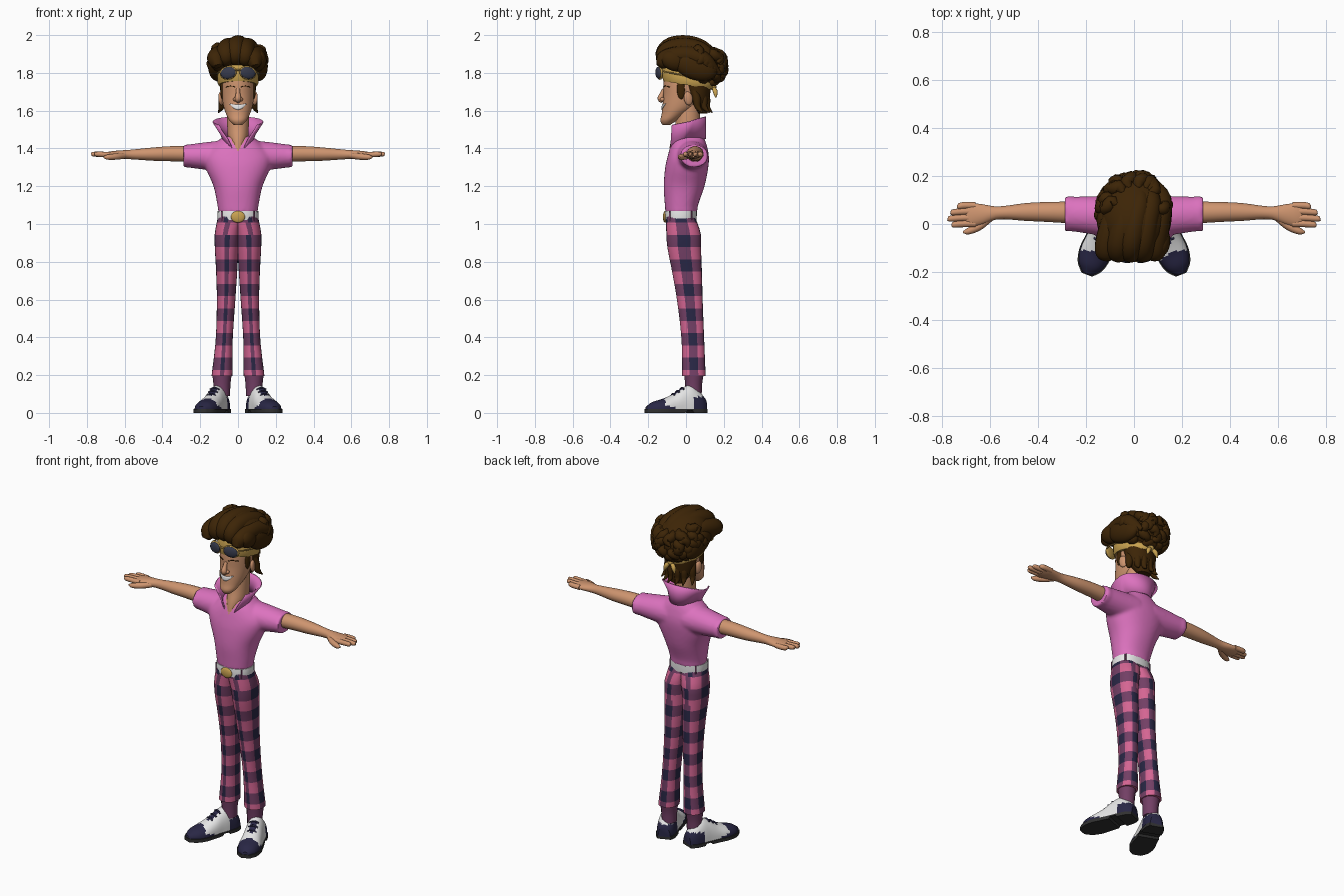
import bpy, bmesh, random
from math import sin, cos, pi, radians, sqrt
from mathutils import Vector, Matrix, Euler

if "Cube" in bpy.data.objects:
    bpy.data.objects.remove(bpy.data.objects["Cube"])
random.seed(4)


def material(name, *rgb):
    m = bpy.data.materials.new(name)
    m.use_nodes = True
    m.diffuse_color = (*rgb, 1)
    m.node_tree.nodes["Principled BSDF"].inputs["Base Color"].default_value = (*rgb, 1)
    return m


skin = material("skin", .62, .30, .16)
brown = material("hair brown", .046, .018, .002)
pink = material("shirt pink", .72, .17, .52)
rose = material("plaid rose", .66, .13, .29)
purple = material("plaid purple", .17, .05, .13)
navy = material("navy", .022, .02, .06)
white = material("white", .8, .8, .8)
gold = material("gold", .58, .36, .08)
black = material("sole black", .03, .03, .03)
glass = material("lens blue", .038, .043, .072)


def at(keys, s):
    """Smoothly interpolate rows of keys by their first value."""
    last = len(keys) - 1
    i = max([j for j in range(last) if keys[j][0] <= s + 1e-6], default=0)

    def slope(j, k):
        a, b = keys[max(j - 1, 0)], keys[min(j + 1, last)]
        return (b[k] - a[k]) / (b[0] - a[0])
    a, b = keys[i], keys[i + 1]
    h = b[0] - a[0]
    t = (s - a[0]) / h
    u = t * t * (3 - 2 * t)
    return [a[k] * (1 - u) + b[k] * u + h * t * (1 - t) * ((1 - t) * slope(i, k) - t * slope(i + 1, k))
            for k in range(1, len(a))]


def loft(bm, rings, rule=None, mat=0, caps=True, closed=True):
    rows = [[bm.verts.new(p) for p in r] for r in rings]
    n = len(rows[0])
    for i in range(len(rows) - 1):
        for j in range(n if closed else n - 1):
            k = (j + 1) % n
            f = bm.faces.new((rows[i][j], rows[i][k], rows[i + 1][k], rows[i + 1][j]))
            f.material_index = rule(f.calc_center_median(), j) if rule else mat
    if caps:
        for r in (rows[0], rows[-1]):
            bm.faces.new(r).material_index = mat


def sweep(bm, keys, axis="z", steps=16, side=1, n=32, p=2, clamp=False, **kw):
    """Loft ovals along an axis; keys are (position, two centres, two radii)."""
    rings = []
    for i in range(steps + 1):
        s = keys[0][0] + (keys[-1][0] - keys[0][0]) * i / steps
        a, b, ra, rb = at(keys, s)
        ring = []
        for j in range(n):
            c, d = cos(2 * pi * j / n), sin(2 * pi * j / n)
            u = a + ra * abs(c) ** (2 / p) * (1 if c > 0 else -1)
            v = b + rb * abs(d) ** (2 / p) * (1 if d > 0 else -1)
            if clamp:
                u = max(u, 0)
            ring.append(Vector((side * u, v, s) if axis == "z" else (side * s, u, v)))
        rings.append(ring)
    loft(bm, rings, **kw)


def tube(bm, pts, side=1, steps=14, n=12, mat=0):
    """Tapered tube through (x, y, z, radius) points."""
    keys = [(i, *p) for i, p in enumerate(pts)]
    rows = [at(keys, (len(pts) - 1) * i / steps) for i in range(steps + 1)]
    path = [Vector((side * r[0], r[1], r[2])) for r in rows]
    nor, rings = Vector((.31, .52, .8)), []
    for i, c in enumerate(path):
        t = (path[min(i + 1, steps)] - path[max(i - 1, 0)]).normalized()
        nor = (nor - t * nor.dot(t)).normalized()
        b = t.cross(nor)
        r = max(rows[i][3], .002)
        rings.append([c + r * (cos(2 * pi * j / n) * nor + sin(2 * pi * j / n) * b) for j in range(n)])
    loft(bm, rings, mat=mat)


def blob(bm, loc, size, rot=(0, 0, 0), mat=0):
    m = Matrix.LocRotScale(Vector(loc), Euler(rot), Vector(size))
    made = bmesh.ops.create_uvsphere(bm, u_segments=28, v_segments=16, radius=1, matrix=m)
    for f in {f for v in made["verts"] for f in v.link_faces}:
        f.material_index = mat


def finish(name, bm, *mats):
    bmesh.ops.recalc_face_normals(bm, faces=bm.faces[:])
    me = bpy.data.meshes.new(name)
    bm.to_mesh(me)
    bm.free()
    o = bpy.data.objects.new(name, me)
    bpy.context.collection.objects.link(o)
    for m in mats:
        me.materials.append(m)
    smooth(o)
    return o


def smooth(o):
    bpy.ops.object.select_all(action="DESELECT")
    o.select_set(True)
    bpy.context.view_layer.objects.active = o
    bpy.ops.object.shade_smooth_by_angle(angle=radians(50))


# Plaid trousers: crossing bands decide the colour
def plaid(c, j):
    turn = (j + .5) * 10
    if abs((turn + 90) % 180 - 90) < 20:
        stripe = True
    elif c.z > .86:
        stripe = abs(abs(c.x) - .06) < .013
    else:
        stripe = abs(turn - 270) < 10 or abs(turn - 90) < 20
    band = abs((c.z - .26 + .065) % .13 - .065) < .0325
    return stripe + band


leg = [(.195, .085, .042, .055, .062), (.39, .073, .036, .045, .06), (.6, .063, .02, .049, .068),
       (.75, .06, .005, .056, .079), (.88, .059, -.01, .064, .089), (.95, .054, -.013, .069, .091),
       (1.04, .03, -.03, .076, .077)]
for side, word in ((1, "left"), (-1, "right")):
    bm = bmesh.new()
    sweep(bm, leg, steps=26, side=side, n=36, p=2.2, clamp=True, rule=plaid)
    finish(word + "_trouser_leg", bm, rose, purple, navy)
    bm = bmesh.new()
    tube(bm, [(.085, .04, .09, .043), (.085, .04, .15, .045), (.085, .042, .21, .052)], side)
    finish(word + "_sock", bm, purple)

    # Two-tone shoe, built along the foot and turned outwards
    prof = [(0, .034, .075), (.03, .05, .11), (.08, .055, .145), (.13, .056, .132), (.18, .06, .1),
            (.24, .064, .074), (.295, .05, .058), (.33, .02, .035)]
    place = Matrix.Translation((side * .077, .1, 0)) @ Matrix.Rotation(radians(21) * side, 4, "Z")

    def shoe_color(c, j):
        p = place.inverted() @ c
        s = -p.y
        toe = s > .23 + .25 * abs(p.x) or (s > .19 and c.z < .035)
        heel = s < .085 and c.z < .085
        tongue = .125 < s < .2 and abs(p.x) < .014
        return int(toe or heel or tongue)
    bm = bmesh.new()
    upper, sole = [], []
    for i in range(41):
        s = .33 * i / 40
        w, h = at(prof, s)
        arc = [(cos(pi * j / 20), sin(pi * j / 20)) for j in range(21)]
        upper.append([place @ Vector((w * x, -s, .015 + (h - .015) * z ** .8 if z > 1e-6 else .015)) for x, z in arc])
        lift = .012 if .09 < s < .13 else 0
        sole.append([place @ Vector((x * (w + .004), -s * 1.01, z)) for x, z in
                     ((1, lift), (1, .02), (-1, .02), (-1, lift))])
    loft(bm, upper, rule=shoe_color, mat=1)
    loft(bm, sole, mat=2)
    for s in (.13, .155, .18):
        h = at(prof, s)[1]
        pts = [place @ Vector((x, -s, h - abs(x) * .35 + .001)) for x in (-.026, 0, .026)]
        tube(bm, [(*p, .005) for p in pts], mat=1, n=8)
    finish(word + "_shoe", bm, white, navy, black)

    # Arm, palm, fingers and thumb
    bm = bmesh.new()
    sweep(bm, [(.24, .047, 1.37, .046, .042), (.35, .05, 1.372, .042, .04), (.45, .05, 1.37, .037, .035),
               (.57, .046, 1.368, .027, .025), (.63, .04, 1.367, .042, .022), (.68, .037, 1.366, .05, .018),
               (.7, .037, 1.366, .046, .013)], "x", 26, side)
    for y, tip in ((.077, .738), (.052, .765), (.026, .776), (.001, .76)):
        tube(bm, [(.66, y, 1.367, .014), (.71, y, 1.368, .0145), (tip - .008, y - .004, 1.37, .012),
                  (tip, y - .004, 1.37, .004)], side)
    tube(bm, [(.60, .025, 1.362, .016), (.645, -.01, 1.357, .017), (.69, -.03, 1.354, .014),
              (.712, -.034, 1.354, .004)], side)
    finish(word + "_arm", bm, skin)

# Belt, belt loops and buckle
bm = bmesh.new()
sweep(bm, [(1.02, 0, -.028, .108, .084), (1.045, 0, -.028, .109, .085), (1.07, 0, -.027, .107, .084)], steps=4, p=2.3)
finish("belt", bm, white)
bm = bmesh.new()
for a in (50, 130, 230, 310):
    x, y = sin(radians(a)), -cos(radians(a))
    tube(bm, [(x * .112, -.028 + y * .09, z, .005) for z in (1.015, 1.045, 1.07)], n=8, steps=4)
finish("belt_loops", bm, purple)
bm = bmesh.new()
blob(bm, (0, -.111, 1.038), (.037, .011, .031))
finish("belt_buckle", bm, gold)

# Shirt: torso and sleeves fused, with an open neck
bm = bmesh.new()
sweep(bm, [(1.06, 0, -.025, .104, .084), (1.1, 0, -.024, .109, .088), (1.2, 0, -.01, .13, .108),
           (1.3, 0, .004, .172, .114), (1.36, 0, .012, .18, .109), (1.42, 0, .015, .13, .094),
           (1.465, 0, .018, .075, .075)], steps=28, n=40, p=2.2)
for side in (1, -1):
    sweep(bm, [(.05, .025, 1.36, .095, .086), (.17, .036, 1.36, .08, .073), (.285, .043, 1.36, .07, .058)],
          "x", 12, side)
    sweep(bm, [(.262, .043, 1.36, .074, .061), (.288, .043, 1.36, .074, .061)], "x", 2, side)
shirt = finish("shirt", bm, pink, skin)
mod = shirt.modifiers.new("fuse", "REMESH")
mod.mode, mod.voxel_size = "VOXEL", .009
mod = shirt.modifiers.new("relax", "SMOOTH")
mod.factor, mod.iterations = .5, 5
fused = bpy.data.meshes.new_from_object(shirt.evaluated_get(bpy.context.evaluated_depsgraph_get()))
shirt.modifiers.clear()
shirt.data = fused
fused.materials.clear()
for m in (pink, skin):
    fused.materials.append(m)
for f in fused.polygons:
    c = f.center
    f.material_index = int(c.y < 0 and c.z > 1.385 and abs(c.x) < (c.z - 1.385) * .6)
smooth(shirt)

# Upturned flared collar
rows = [[], [], []]
for i in range(41):
    a, b = radians(169) * (i / 20 - 1), radians(128) * (i / 20 - 1)
    base = Vector((.08 * sin(a), .01 + .097 * cos(a), 1.45 - .08 * max(0, -cos(a))))
    top = Vector((.135 * sin(b), .02 + (.085 if cos(b) > 0 else .155) * cos(b), 1.54 + .028 * cos(b)))
    mid = base.lerp(top, .5)
    mid.x *= .92
    for row, p in zip(rows, (base, mid, top)):
        row.append(p)
bm = bmesh.new()
loft(bm, rows, caps=False, closed=False)
collar = finish("collar", bm, pink)
collar.modifiers.new("thickness", "SOLIDIFY").thickness = .007

# Head, neck, nose and ears
face = [(1.523, 0, -.105, .02, .018), (1.545, 0, -.094, .044, .042), (1.58, 0, -.065, .062, .064),
        (1.62, 0, -.035, .076, .09), (1.68, 0, -.015, .085, .104), (1.74, 0, -.005, .088, .114),
        (1.84, 0, 0, .085, .11)]
bm = bmesh.new()
sweep(bm, face, steps=30, n=40)
sweep(bm, [(1.4, 0, -.01, .035, .078), (1.45, 0, -.002, .052, .076), (1.52, 0, .008, .057, .066),
           (1.65, 0, .015, .06, .06)], steps=12)
tube(bm, [(0, -.115, 1.715, .01), (0, -.126, 1.69, .012), (0, -.134, 1.664, .017), (0, -.12, 1.65, .012)])
for side in (1, -1):
    blob(bm, (side * .014, -.124, 1.66), (.012, .013, .011))
    blob(bm, (side * .09, .012, 1.665), (.013, .024, .037), (.2, 0, side * .3))
finish("head", bm, skin)


def face_strip(name, mat, x0, x1, low, high):
    """Thin painted strip that follows the face."""
    bm, rows = bmesh.new(), []
    for i in range(17):
        x, row = x0 + (x1 - x0) * i / 16, []
        for k in range(4):
            z = low(x) + (high(x) - low(x)) * k / 3
            _, cy, rx, ry = at(face, z)
            row.append(Vector((x, cy - ry * sqrt(max(0, 1 - (x / rx) ** 2)) - .004, z)))
        rows.append(row)
    loft(bm, rows, caps=False, closed=False)
    o = finish(name, bm, mat)
    o.modifiers.new("thickness", "SOLIDIFY").thickness = .004


face_strip("teeth", white, -.046, .046, lambda x: 1.605 + 15 * x * x, lambda x: 1.632 + 3 * x * x)
for side, word in ((1, "left"), (-1, "right")):
    def arch(z, side=side):
        return lambda x: z - 9 * (side * x - .04) ** 2
    face_strip(word + "_eyebrow", brown, side * .018, side * .066, arch(1.728), arch(1.732))

# Hair: back of the head, sideburns and nape locks
bm = bmesh.new()
sweep(bm, [(1.585, 0, .085, .04, .028), (1.63, 0, .07, .07, .05), (1.69, 0, .058, .091, .07),
           (1.76, 0, .045, .098, .09), (1.84, 0, .02, .1, .105)], steps=14)
for side in (1, -1):
    blob(bm, (side * .082, -.026, 1.715), (.012, .022, .055))
    for x, y, z in ((.08, .05, 1.665), (.05, .085, 1.665), (.02, .1, 1.665)):
        tube(bm, [(x * .9, y - .01, z + .05, .018), (x, y + .006, z, .022), (x * 1.1, y + .012, z - .045, .016),
                  (x * 1.3, y + .04, z - .077, .002)], side)
finish("back_hair", bm, brown)

# Tall swept-back quiff with layered locks
bm = bmesh.new()
mass = Matrix.LocRotScale(Vector((0, .035, 1.868)), Euler((radians(-20), 0, 0)), Vector((.14, .172, .115)))
blob(bm, (0, .035, 1.868), (.14, .172, .115), (radians(-20), 0, 0))
for side in (1, -1):
    blob(bm, (side * .112, .045, 1.835), (.046, .12, .07), (-.35, 0, 0))
    blob(bm, (side * .105, -.06, 1.865), (.045, .075, .055), (-.3, 0, side * .15))
for a in (-.1, -.05, 0, .05, .1):
    d = 5.5 * a * a
    tube(bm, [(a - .01, -.085, 1.845, .02), (a - .014, -.118, 1.89 - d * .5, .044),
              (a - .012, -.08, 1.938 - d, .05), (a * .95 + .006, .01, 1.949 - d, .049),
              (a * .9 + .025, .1, 1.92 - d, .042), (a * .7 + .02, .18, 1.85 - d, .01)], steps=22, n=16)
for i in range(50):
    az, el = random.uniform(.1, pi - .1), random.uniform(-.75, .8)
    pts = []
    for k, r in enumerate((.01, .028, .024, .003)):
        e = el + .25 - .2 * k
        q = az + .1 * k * random.uniform(-1, 1)
        out = .93 + .055 * k
        p = mass @ (Vector((cos(q) * cos(e), sin(q) * cos(e), sin(e))) * out)
        pts.append((*p, r))
    tube(bm, pts, steps=9, n=8)
finish("quiff", bm, brown)

# Headband tilted down to a knot at the back
rows = [[], [], [], []]
for i in range(40):
    a = 2 * pi * i / 40
    x, y = sin(a), -cos(a)
    z = 1.765 - .035 * y
    h = .03 - .013 * y
    for row, (grow, dz) in zip(rows, ((0, -h), (.006, -h * .5), (.006, h * .5), (0, h))):
        row.append(Vector((x * (.103 + grow), .008 + y * (.128 + grow), z + dz)))
bm = bmesh.new()
loft(bm, rows)
blob(bm, (0, .145, 1.725), (.02, .016, .018))
for side in (1, -1):
    tube(bm, [(.005, .145, 1.725, .008), (.025, .155, 1.7, .013), (.035, .158, 1.67, .004)], side)
finish("headband", bm, gold)

# Aviator sunglasses resting on the headband
bm = bmesh.new()
for side in (1, -1):
    tilt = (0, side * .2, side * .3)
    blob(bm, (side * .052, -.139, 1.8), (.047, .012, .036), tilt, 1)
    blob(bm, (side * .052, -.146, 1.8), (.042, .012, .031), tilt)
    tube(bm, [(.09, -.125, 1.81, .005), (.107, -.08, 1.8, .004), (.112, 0, 1.785, .004)], side, n=8, mat=1)
tube(bm, [(-.02, -.15, 1.813, .005), (0, -.154, 1.816, .005), (.02, -.15, 1.813, .005)], n=8, mat=1)
finish("sunglasses", bm, glass, gold)
